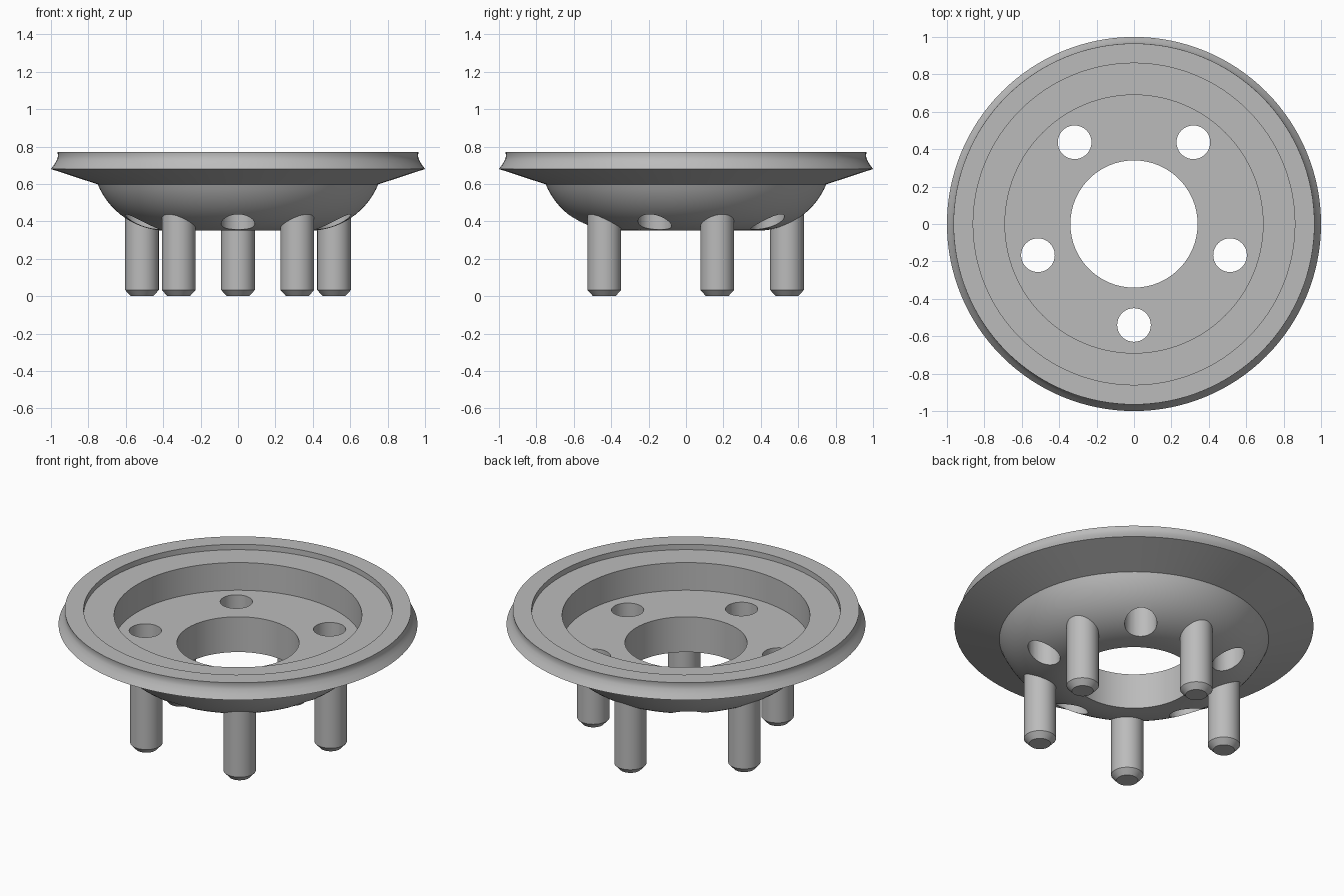
import bpy, bmesh
from math import sin, cos, pi, radians, asin

cube = bpy.data.objects.get("Cube")
if cube:
    bpy.data.objects.remove(cube, do_unlink=True)

grey = bpy.data.materials.new("plain grey")
grey.use_nodes = True
colour = (0.5, 0.5, 0.5, 1)
grey.diffuse_color = colour
grey.node_tree.nodes["Principled BSDF"].inputs["Base Color"].default_value = colour


def lathe(name, profile, steps, closed=False, location=(0, 0, 0)):
    """Turn a profile of (radius, height) points about the z axis."""
    bm = bmesh.new()
    rings = [[bm.verts.new((r * cos(2 * pi * i / steps), r * sin(2 * pi * i / steps), z))
              for i in range(steps)] for r, z in profile]
    pairs = list(zip(rings, rings[1:]))
    if closed:
        pairs.append((rings[-1], rings[0]))
    else:
        bm.faces.new(rings[0])
        bm.faces.new(rings[-1])
    for low, high in pairs:
        for i in range(steps):
            j = (i + 1) % steps
            bm.faces.new((low[i], low[j], high[j], high[i]))
    bmesh.ops.recalc_face_normals(bm, faces=bm.faces)
    mesh = bpy.data.meshes.new(name)
    bm.to_mesh(mesh)
    bm.free()
    mesh.materials.append(grey)
    obj = bpy.data.objects.new(name, mesh)
    obj.location = location
    bpy.context.collection.objects.link(obj)
    return obj


def activate(obj):
    bpy.ops.object.select_all(action="DESELECT")
    obj.select_set(True)
    bpy.context.view_layer.objects.active = obj


def smooth(obj):
    activate(obj)
    bpy.ops.object.shade_smooth_by_angle(angle=radians(30))


def around(start):
    """Five even positions on the bolt circle."""
    for k in range(5):
        a = radians(start + 72 * k)
        yield 0.54 * cos(a), 0.54 * sin(a), 0


# Dished body: rounded underside, flared lip, stepped recess
sweep = asin(0.37 / 0.4)
bowl = [(0.38 + 0.4 * sin(sweep * i / 16), 0.75 - 0.4 * cos(sweep * i / 16)) for i in range(17)]
lip = [(1.0, 0.68), (0.98, 0.708), (0.968, 0.73), (0.962, 0.75), (0.965, 0.77)]
recess = [(0.86, 0.77), (0.86, 0.737), (0.69, 0.737), (0.69, 0.567), (0.34, 0.567)]
body = lathe("dished_body", [(0.34, 0.35)] + bowl + lip + recess, 128, closed=True)

# Five through holes
for spot in around(-90):
    cutter = lathe("hole_cutter", [(0.09, 0.2), (0.09, 0.7)], 40, location=spot)
    cutter.hide_render = True
    activate(body)
    cut = body.modifiers.new("hole", "BOOLEAN")
    cut.operation = "DIFFERENCE"
    cut.solver = "EXACT"
    cut.object = cutter
    bpy.ops.object.modifier_apply(modifier=cut.name)
    bpy.data.objects.remove(cutter, do_unlink=True)
smooth(body)

# Five chamfered pegs between the holes
for n, spot in enumerate(around(90), 1):
    smooth(lathe(f"peg_{n}", [(0.06, 0), (0.09, 0.033), (0.09, 0.5)], 40, location=spot))
